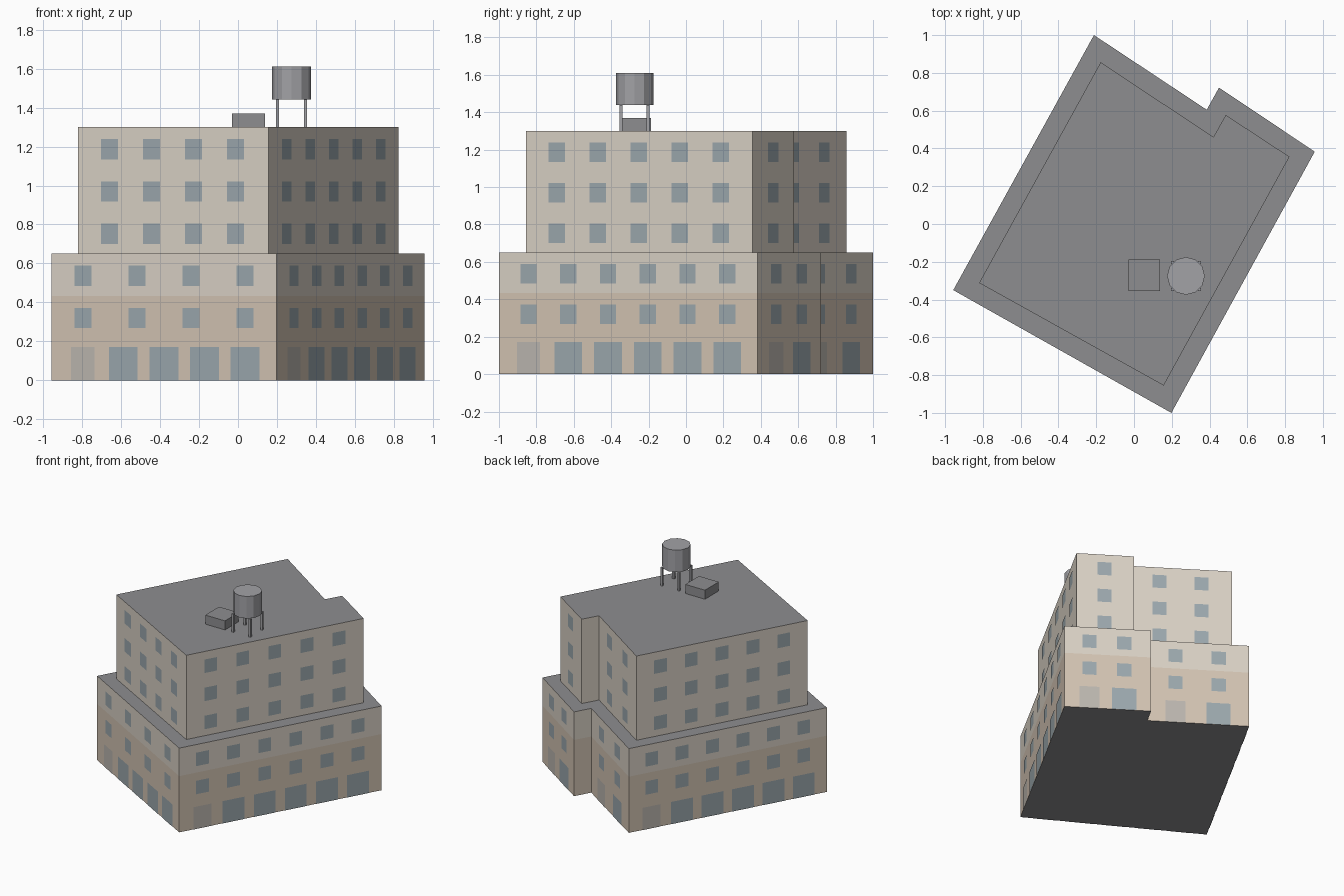
import bpy, bmesh
from mathutils import Vector

if "Cube" in bpy.data.objects:
    bpy.data.objects.remove(bpy.data.objects["Cube"])


def material(name, rgb):
    m = bpy.data.materials.new(name)
    m.diffuse_color = (*rgb, 1)
    m.use_nodes = True
    m.node_tree.nodes["Principled BSDF"].inputs["Base Color"].default_value = m.diffuse_color
    return m


TAN = material("tan_wall", (0.65, 0.55, 0.45))
CREAM = material("cream_wall", (0.70, 0.64, 0.56))
ROOF = material("roof_grey", (0.27, 0.27, 0.28))
GLASS = material("glass", (0.33, 0.39, 0.42))
DOOR = material("door_grey", (0.50, 0.47, 0.43))
METAL = material("tank_grey", (0.36, 0.36, 0.38))

FLOOR = 0.2167

# Footprints, anticlockwise from the left corner
BASE = [(-0.957, -0.35), (0.198, -1.0), (0.957, 0.383), (0.45, 0.722), (0.385, 0.605), (-0.212, 1.0)]
TOWER = [(-0.82, -0.312), (0.157, -0.855), (0.823, 0.356), (0.486, 0.577), (0.42, 0.46), (-0.176, 0.857)]


def finish(name, bm, mats):
    me = bpy.data.meshes.new(name)
    bm.to_mesh(me)
    bm.free()
    for m in mats:
        me.materials.append(m)
    ob = bpy.data.objects.new(name, me)
    bpy.context.collection.objects.link(ob)
    return ob


def block(name, outline, levels, wall_mats, floor=False):
    """Stacked wall bands with a flat roof (and optional underside)."""
    bm = bmesh.new()
    rings = [[bm.verts.new((x, y, z)) for x, y in outline] for z in levels]
    n = len(outline)
    for k in range(len(levels) - 1):
        for i in range(n):
            j = (i + 1) % n
            f = bm.faces.new((rings[k][i], rings[k][j], rings[k + 1][j], rings[k + 1][i]))
            f.material_index = k
    bm.faces.new(rings[-1]).material_index = len(wall_mats)
    if floor:
        bm.faces.new(rings[0][::-1]).material_index = len(wall_mats)
    return finish(name, bm, wall_mats + [ROOF])


def panel(bm, a, b, t, width, z0, z1, mat):
    """Flat pane at fraction t along the wall from a to b."""
    a, b = Vector((*a, 0)), Vector((*b, 0))
    u = (b - a).normalized()
    c = a.lerp(b, t) + Vector((u.y, -u.x, 0)) * 0.002
    h = u * width / 2
    up0, up1 = Vector((0, 0, z0)), Vector((0, 0, z1))
    f = bm.faces.new([bm.verts.new(p) for p in (c - h + up0, c + h + up0, c + h + up1, c - h + up1)])
    f.material_index = mat


def spread(n, first, last):
    return [first + (last - first) * i / max(n - 1, 1) for i in range(n)]


def windows(name, outline, layout, floors, shop_layout=None):
    bm = bmesh.new()
    for wall, (n, first, last) in layout.items():
        a, b = outline[wall], outline[(wall + 1) % len(outline)]
        for k in floors:
            zc = k * FLOOR + 0.103
            for t in spread(n, first, last):
                panel(bm, a, b, t, 0.10, zc - 0.052, zc + 0.052, 0)
        # Street level: a door first, then shop windows
        if shop_layout:
            for i, t in enumerate(spread(shop_layout[wall], first, last)):
                panel(bm, a, b, t, 0.17 if i else 0.14, 0.0, 0.172, 0 if i else 1)
    return finish(name, bm, [GLASS, DOOR])


# Lower block and setback tower
block("lower_block", BASE, (0, 2 * FLOOR, 0.65), [TAN, CREAM], floor=True)
block("upper_block", TOWER, (0.65, 1.30), [CREAM])

# Windows per wall: count, first and last position
windows("lower_windows", BASE,
        {0: (4, 0.14, 0.86), 1: (6, 0.115, 0.883), 2: (2, 0.29, 0.69),
         4: (2, 0.277, 0.70), 5: (6, 0.115, 0.883)},
        (1, 2), {0: 5, 1: 6, 2: 2, 4: 2, 5: 6})
windows("upper_windows", TOWER,
        {0: (4, 0.166, 0.828), 1: (5, 0.137, 0.86), 2: (1, 0.49, 0.49),
         4: (2, 0.287, 0.70), 5: (5, 0.14, 0.86)},
        (3, 4, 5))


def box(name, center, size, mat):
    bm = bmesh.new()
    bmesh.ops.create_cube(bm, size=1)
    bmesh.ops.scale(bm, vec=size, verts=bm.verts)
    bmesh.ops.translate(bm, vec=center, verts=bm.verts)
    return finish(name, bm, [mat])


# Roof vent box
box("roof_vent", (0.054, -0.272, 1.335), (0.168, 0.168, 0.07), ROOF)

# Water tank on four legs
TX, TY = 0.275, -0.275
for sx in (-1, 1):
    for sy in (-1, 1):
        box("tank_leg", (TX + sx * 0.072, TY + sy * 0.072, 1.37), (0.016, 0.016, 0.14), METAL)
bm = bmesh.new()
bmesh.ops.create_cone(bm, cap_ends=True, segments=12, radius1=0.1, radius2=0.1, depth=0.17)
bmesh.ops.translate(bm, vec=(TX, TY, 1.525), verts=bm.verts)
finish("water_tank", bm, [METAL])
